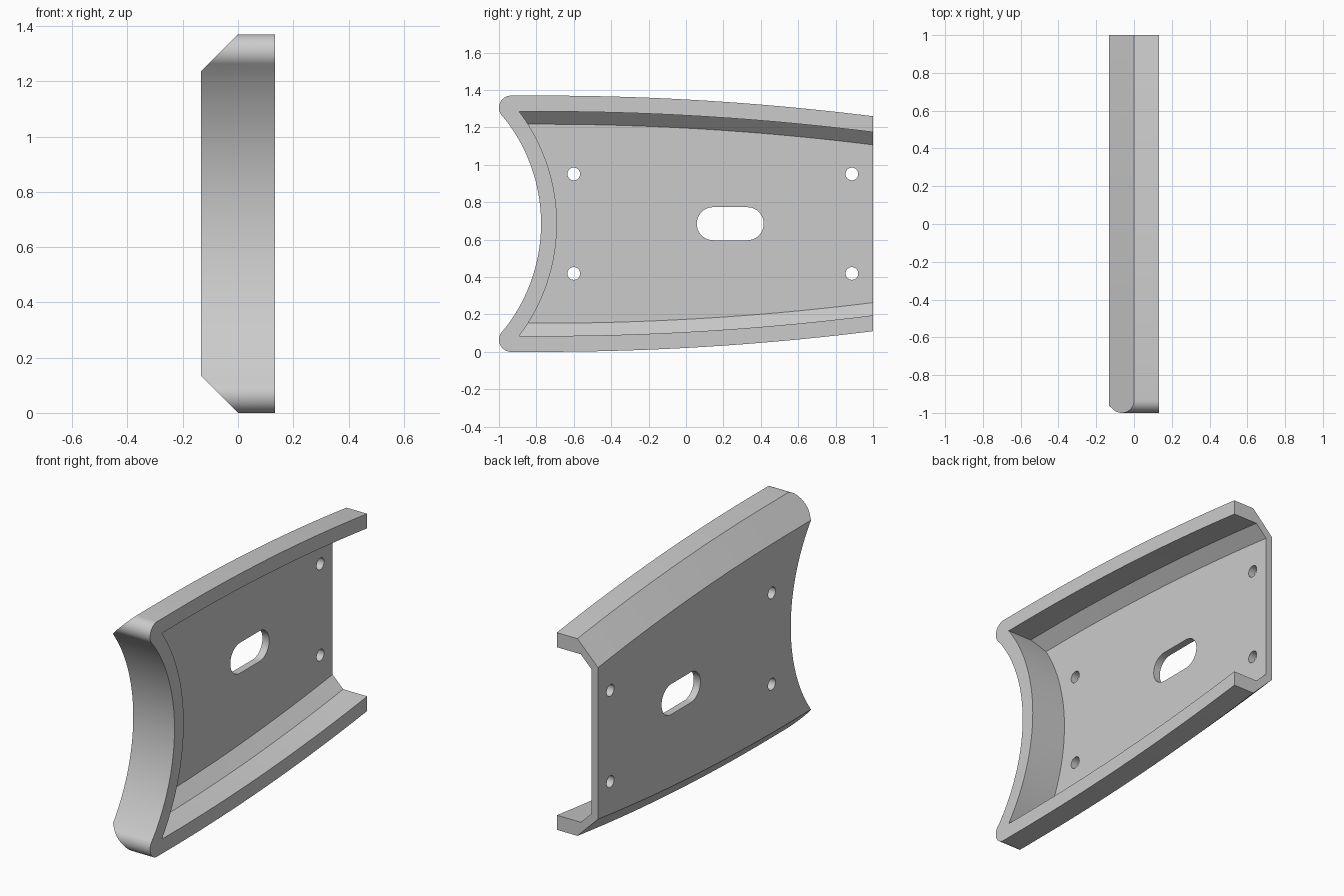
import bpy, bmesh
from math import sin, cos, pi, radians, atan2

if "Cube" in bpy.data.objects:
    bpy.data.objects.remove(bpy.data.objects["Cube"])

H = 1.37            # overall height
HX = 0.133          # half depth
MID = H / 2
ARC_Y, ARC_R = -1.683, 0.908    # centre and radius of the concave end
WALL = 0.085        # rim width
FLAT_Y, BOW_R = -0.77, 14.2     # where the bowed edge begins, and its radius


def top(y):
    return H - max(0, y - FLAT_Y) ** 2 / (2 * BOW_R)


def arc(cy, cz, r, a0, a1, n):
    return [(cy + r * cos(a0 + (a1 - a0) * i / n),
             cz + r * sin(a0 + (a1 - a0) * i / n)) for i in range(n + 1)]


def loft(name, rings):
    """Closed solid from a list of equal-length point rings."""
    bm = bmesh.new()
    rows = [[bm.verts.new(p) for p in ring] for ring in rings]
    n = len(rows[0])
    for a, b in zip(rows, rows[1:]):
        for i in range(n):
            j = (i + 1) % n
            bm.faces.new((a[i], a[j], b[j], b[i]))
    bm.faces.new(rows[0])
    bm.faces.new(rows[-1])
    bmesh.ops.recalc_face_normals(bm, faces=bm.faces)
    me = bpy.data.meshes.new(name)
    bm.to_mesh(me)
    bm.free()
    ob = bpy.data.objects.new(name, me)
    bpy.context.collection.objects.link(ob)
    return ob


def prism(name, pts, x0, x1):
    return loft(name, [[(x, y, z) for y, z in pts] for x in (x0, x1)])


STATIONS = [FLAT_Y + (1 - FLAT_Y) * i / 28 for i in range(29)]


def sweep(name, section):
    """Mirrored section of (x, depth below edge) carried along the bowed edges."""
    rings = []
    for y in [-1.2] + STATIONS + [1.2]:
        upper = [(x, y, top(y) - d) for x, d in section]
        rings.append(upper + [(x, y, H - z) for x, y, z in reversed(upper)])
    return loft(name, rings)


def boolean(ob, cutter, op='DIFFERENCE'):
    mod = ob.modifiers.new(op.title(), 'BOOLEAN')
    mod.operation, mod.solver, mod.object = op, 'EXACT', cutter
    bpy.context.view_layer.objects.active = ob
    bpy.ops.object.modifier_apply(modifier=mod.name)
    bpy.data.objects.remove(cutter)


# Side outline: bowed edge, rounded corner, concave end, mirrored below
r = 0.065
cy, cz = -1 + r, H - r
ang = atan2(cz - MID, cy - ARC_Y)
upper = [(y, top(y)) for y in reversed(STATIONS)]
upper += arc(cy, cz, r, pi / 2, pi + ang, 20)
concave = arc(ARC_Y, MID, ARC_R, ang, -ang, 48)[1:-1]
outline = upper + concave + [(y, H - z) for y, z in reversed(upper)]
shell = prism("channel_bracket", outline, -HX, HX)

# Long chamfers on the back edges
boolean(shell, sweep("chamfer_limit", [(-0.2, 0.2), (0.2, -0.2)]), 'INTERSECT')

# Cavity, open at the front face and the straight end
cavity = sweep("cavity", [(0.2, WALL), (-0.022, WALL), (-0.09, 0.153)])
boolean(cavity, prism("end_wall", arc(ARC_Y, MID, ARC_R + WALL, 0, 2 * pi, 128)[:-1], -0.4, 0.4))
boolean(shell, cavity)

# Screw holes
for y in (-0.6, 0.887):
    for z in (MID - 0.266, MID + 0.266):
        boolean(shell, prism("hole", arc(y, z, 0.034, 0, 2 * pi, 32)[:-1], -0.3, 0.3))

# Central slot
slot = arc(0.327, MID, 0.0885, -pi / 2, pi / 2, 20) + arc(0.146, MID, 0.0885, pi / 2, 1.5 * pi, 20)
boolean(shell, prism("slot", slot, -0.3, 0.3))

bpy.ops.object.select_all(action='DESELECT')
shell.select_set(True)
bpy.context.view_layer.objects.active = shell
bpy.ops.object.shade_smooth_by_angle(angle=radians(30))
